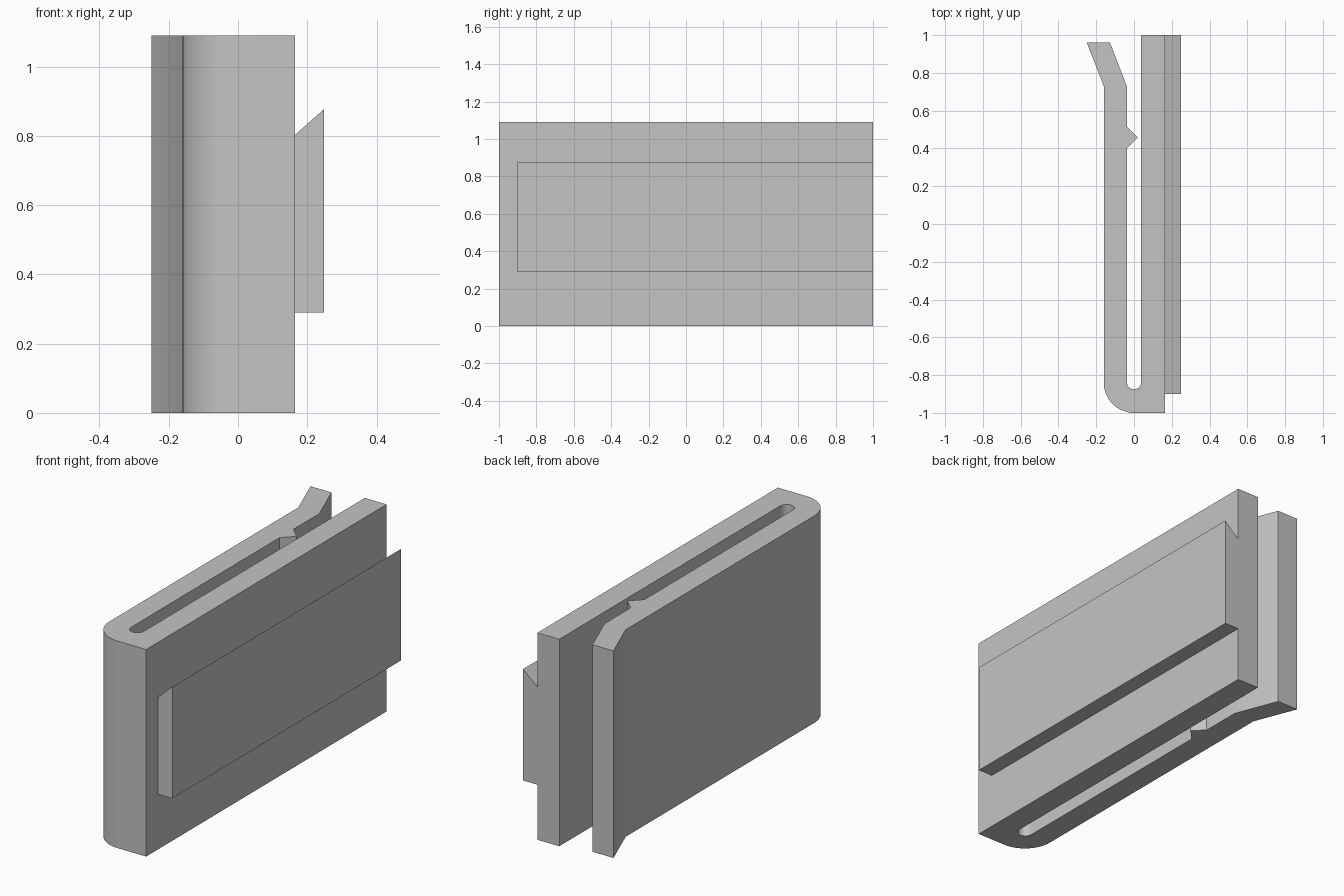
import bpy
import bmesh
from math import cos, sin, pi, radians
from mathutils import Vector

cube = bpy.data.objects.get("Cube")
if cube:
    bpy.data.objects.remove(cube)

GREY = (0.55, 0.55, 0.55, 1)
mat = bpy.data.materials.new("light grey")
mat.use_nodes = True
mat.diffuse_color = GREY
mat.node_tree.nodes["Principled BSDF"].inputs["Base Color"].default_value = GREY


def extrude_profile(name, points, direction):
    """Make a solid by sweeping a closed profile along a vector."""
    bm = bmesh.new()
    face = bm.faces.new([bm.verts.new(p) for p in points])
    swept = bmesh.ops.extrude_face_region(bm, geom=[face], use_keep_orig=True)
    verts = [g for g in swept["geom"] if isinstance(g, bmesh.types.BMVert)]
    bmesh.ops.translate(bm, verts=verts, vec=Vector(direction))
    bmesh.ops.recalc_face_normals(bm, faces=bm.faces)
    mesh = bpy.data.meshes.new(name)
    bm.to_mesh(mesh)
    bm.free()
    mesh.materials.append(mat)
    obj = bpy.data.objects.new(name, mesh)
    bpy.context.collection.objects.link(obj)
    bpy.ops.object.select_all(action="DESELECT")
    obj.select_set(True)
    bpy.context.view_layer.objects.active = obj
    bpy.ops.object.shade_smooth_by_angle(angle=radians(25))
    return obj


def arc(cy, radius, start, end, steps):
    """Points of an arc centred on x = 0."""
    angles = [start + (end - start) * i / steps for i in range(steps + 1)]
    return [(radius * cos(a), cy + radius * sin(a)) for a in angles]


HEIGHT = 1.09
WALL = 0.165    # outer face of the straight wall
GAP = 0.038     # half width of the slot

# Clip body: straight wall, rounded bend, springy arm with flared tip and catch
outline = [(WALL, 1), (WALL, -1)]
outline += arc(-0.84, 0.16, -pi / 2, -pi, 16)
outline += [(-0.16, 0.73), (-0.25, 0.96), (-0.127, 0.96), (-GAP, 0.73)]
outline += [(-GAP, 0.515), (0.02, 0.458), (-GAP, 0.4)]
outline += arc(-0.837, GAP, pi, 2 * pi, 16)
outline += [(GAP, 1)]
extrude_profile("clip_body", [(x, y, 0) for x, y in outline], (0, 0, HEIGHT))

# Side rail with an undercut top edge
rail = [(WALL, 0.29), (0.248, 0.29), (0.248, 0.877), (WALL, 0.803)]
extrude_profile("side_rail", [(x, -0.9, z) for x, z in rail], (0, 1.9, 0))
